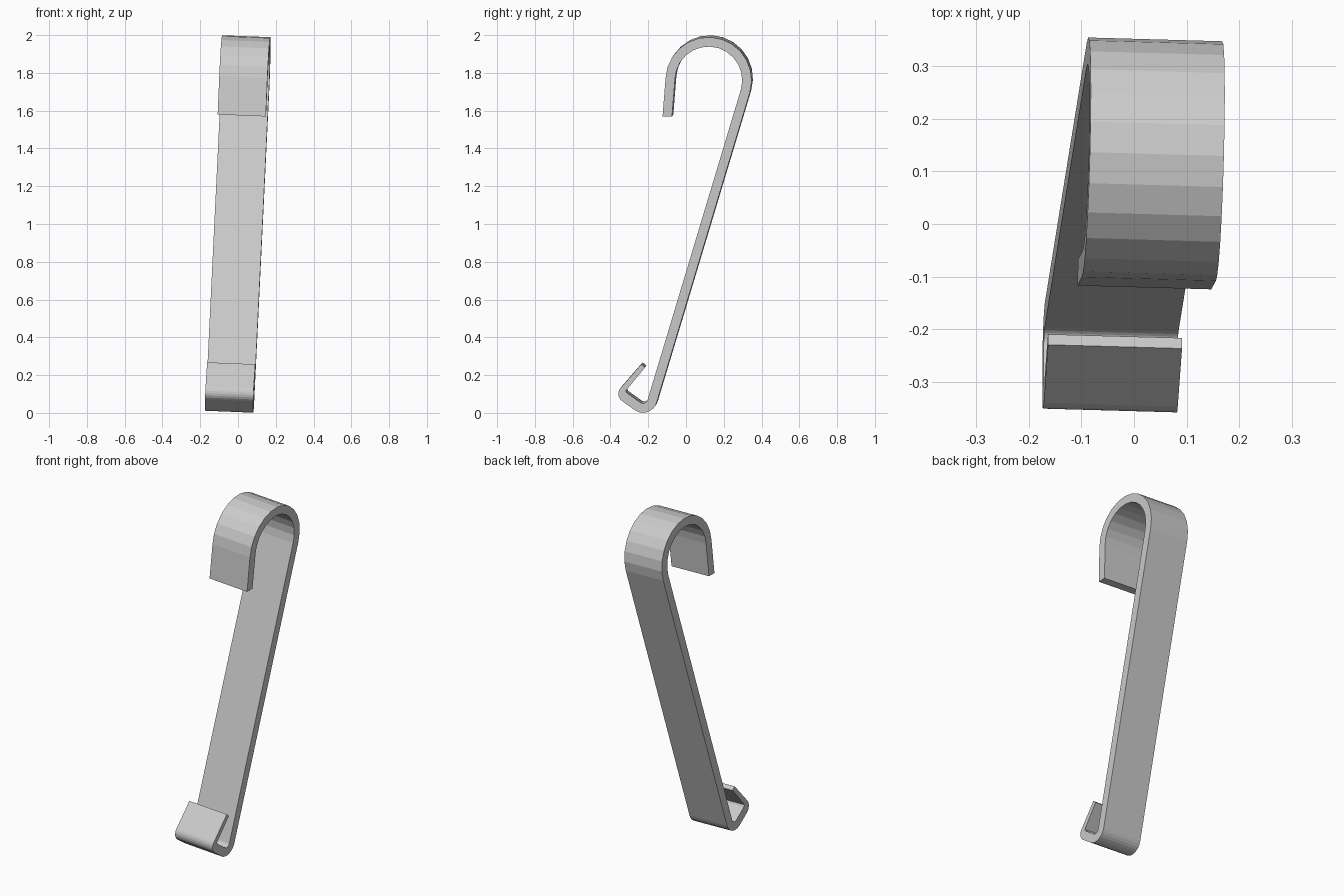
import bpy
import bmesh
from math import cos, sin, radians

cube = bpy.data.objects.get("Cube")
if cube:
    bpy.data.objects.remove(cube, do_unlink=True)

HALF_WIDTH = 0.1275
PIVOT_Z = 1.0


def arc(centre, radius, start, end, steps):
    """Points (y, z) along a circular arc, angles in degrees."""
    angles = [radians(start + (end - start) * i / steps) for i in range(steps + 1)]
    return [(centre[0] + radius * cos(a), centre[1] + radius * sin(a)) for a in angles]


def extrude_profile(name, profile, half_width, material):
    """Solid strip with the side outline (y, z), extruded along x."""
    bm = bmesh.new()
    verts = [bm.verts.new((-half_width, y, z - PIVOT_Z)) for y, z in profile]
    face = bm.faces.new(verts)
    result = bmesh.ops.extrude_face_region(bm, geom=[face])
    moved = [v for v in result["geom"] if isinstance(v, bmesh.types.BMVert)]
    bmesh.ops.translate(bm, verts=moved, vec=(2 * half_width, 0, 0))
    bmesh.ops.recalc_face_normals(bm, faces=bm.faces)
    mesh = bpy.data.meshes.new(name)
    bm.to_mesh(mesh)
    bm.free()
    mesh.materials.append(material)
    obj = bpy.data.objects.new(name, mesh)
    bpy.context.collection.objects.link(obj)
    return obj


# Plain grey material
grey = bpy.data.materials.new("plain grey")
grey.use_nodes = True
colour = (0.6, 0.6, 0.6, 1)
grey.diffuse_color = colour
grey.node_tree.nodes["Principled BSDF"].inputs["Base Color"].default_value = colour

hook = (0.124, 1.767)    # centre of the large top bend
heel = (-0.225, 0.08)    # centre of the bottom bend
toe = (-0.31, 0.105)     # centre of the small front bend

# Outer outline: hook tip, top bend, long shank, heel, toe, lip
outer = [(-0.12, 1.575)]
outer += arc(hook, 0.228, 177, -17, 13)
outer += arc(heel, 0.075, -17, -124, 8)
outer += arc(toe, 0.046, 236, 139, 6)
outer += [(-0.234, 0.262)]

# Inner outline, back from the thinned lip to the hook tip
inner = [(-0.214, 0.245), (-0.316, 0.122), (-0.311, 0.111)]
inner += arc(heel, 0.025, -124, -17, 8)
inner += arc(hook, 0.178, -17, 177, 13)
inner += [(-0.07, 1.575)]

clip = extrude_profile("hook_strip", outer + inner, HALF_WIDTH, grey)
clip.location = (0, 0, PIVOT_Z)
clip.rotation_euler = (0, 0.04, -0.028)
